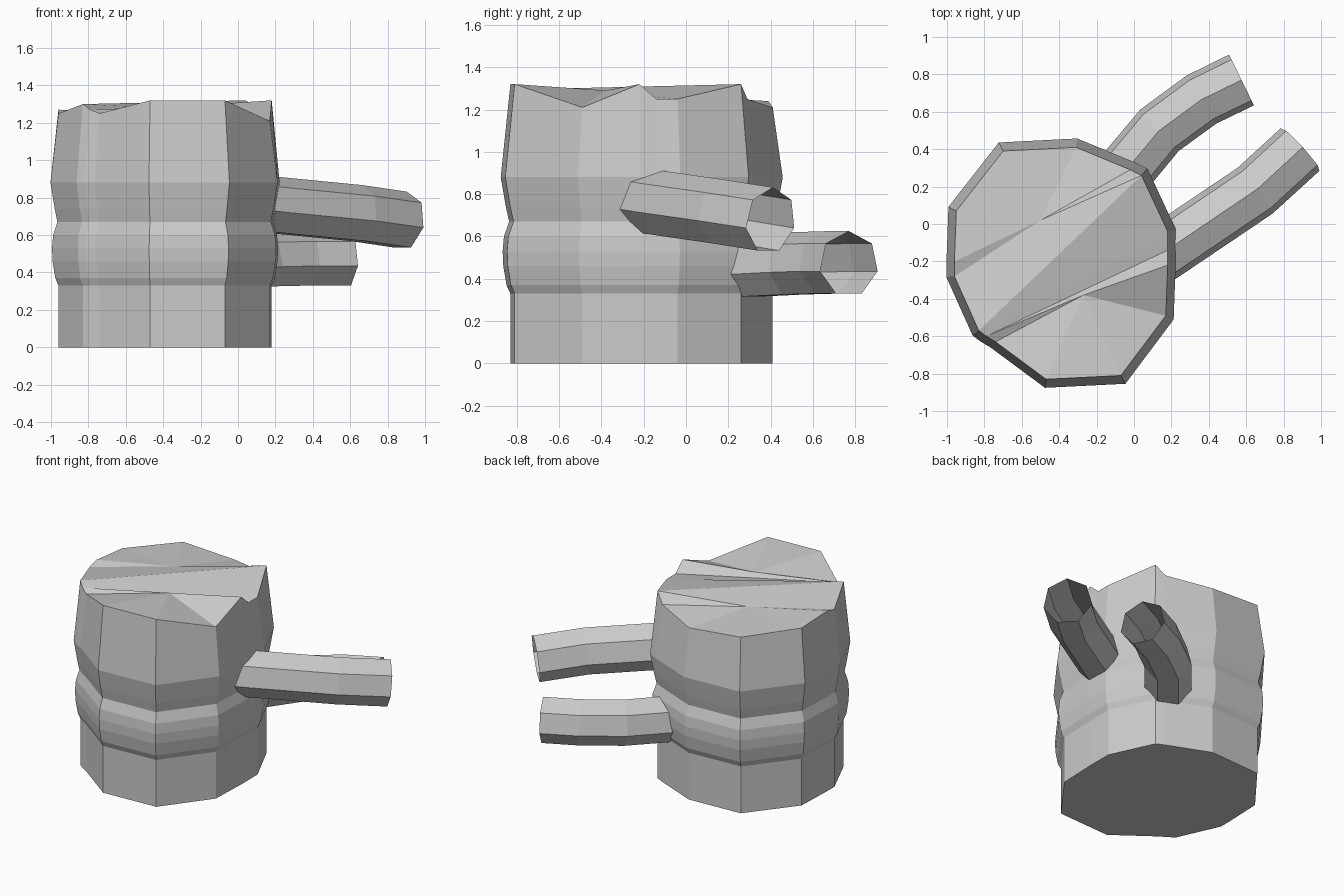
import bpy, bmesh, math
from mathutils import Vector

if "Cube" in bpy.data.objects:
    bpy.data.objects.remove(bpy.data.objects["Cube"])


def make_object(name, verts, faces, fix=True):
    mesh = bpy.data.meshes.new(name)
    mesh.from_pydata(verts, [], faces)
    if fix:
        bm = bmesh.new()
        bm.from_mesh(mesh)
        bmesh.ops.recalc_face_normals(bm, faces=bm.faces)
        bm.to_mesh(mesh)
        bm.free()
    obj = bpy.data.objects.new(name, mesh)
    bpy.context.collection.objects.link(obj)
    return obj


# uneven top rim of the barrel, going round from the front
rim = [(-.47, -.83, 1.32), (-.07, -.81, 1.32), (.17, -.49, 1.21), (.18, -.22, 1.32),
       (.18, -.14, 1.25), (.18, -.04, 1.25), (.04, .26, 1.32), (-.02, .29, 1.25),
       (-.31, .41, 1.21), (-.70, .39, 1.24), (-.95, .07, 1.25), (-.96, -.20, 1.27),
       (-.96, -.28, 1.25), (-.83, -.57, 1.30), (-.79, -.60, 1.27), (-.74, -.63, 1.25)]
# height and girth of the dented rings below it
rings = [(0, 1), (.33, 1.0), (.37, 1.03), (.46, 1.055), (.53, 1.06), (.60, 1.05),
         (.67, 1.01), (.74, 1.035), (.88, 1.075)]
cx, cy, n = -.39, -.22, len(rim)

verts = [(cx + (x - cx) * s, cy + (y - cy) * s, z) for z, s in rings for x, y, _ in rim]
verts += rim
faces = [tuple(reversed(range(n)))]
for r in range(len(rings)):
    for i in range(n):
        j = (i + 1) % n
        faces.append((r * n + i, r * n + j, (r + 1) * n + j, (r + 1) * n + i))

# creased planks across the top, with two inner crease points
top = len(rings) * n
P, Q = 16, 17
verts += [(-.27, -.38, 1.29), (-.50, .02, 1.26)]
for f in [(0, 1, P), (0, P, 15), (1, 2, P), (2, 3, P), (15, P, 14), (P, 3, 4, 14),
          (14, 4, 5, 13), (13, 5, 6), (13, 6, Q, 12), (12, Q, 11), (Q, 6, 7),
          (Q, 7, 8), (Q, 8, 9), (Q, 9, 10), (Q, 10, 11)]:
    faces.append(tuple(top + i for i in f))
make_object("barrel_body", verts, faces)


def pipe(name, path, radius, sides=7):
    """Open seven-sided tube along a bent path."""
    pts = [Vector(p) for p in path]
    vs, fs = [], []
    for k, p in enumerate(pts):
        d = (pts[min(k + 1, len(pts) - 1)] - pts[max(k - 1, 0)]).normalized()
        side = d.cross(Vector((0, 0, 1))).normalized()
        up = side.cross(d)
        for i in range(sides):
            a = 2 * math.pi * i / sides
            vs.append(p + radius * (math.sin(a) * side + math.cos(a) * up))
    for k in range(len(pts) - 1):
        for i in range(sides):
            j = (i + 1) % sides
            fs.append((k * sides + i, k * sides + j, (k + 1) * sides + j, (k + 1) * sides + i))
    return make_object(name, vs, fs)


# two bent pipes leaving the side
pipe("upper_pipe", [(.10, -.19, .765), (.19, -.13, .755), (.65, .18, .71), (.89, .40, .675)], .158)
pipe("lower_pipe", [(-.12, .19, .455), (-.04, .29, .455), (.135, .50, .465),
                    (.36, .665, .47), (.575, .77, .47)], .155)
